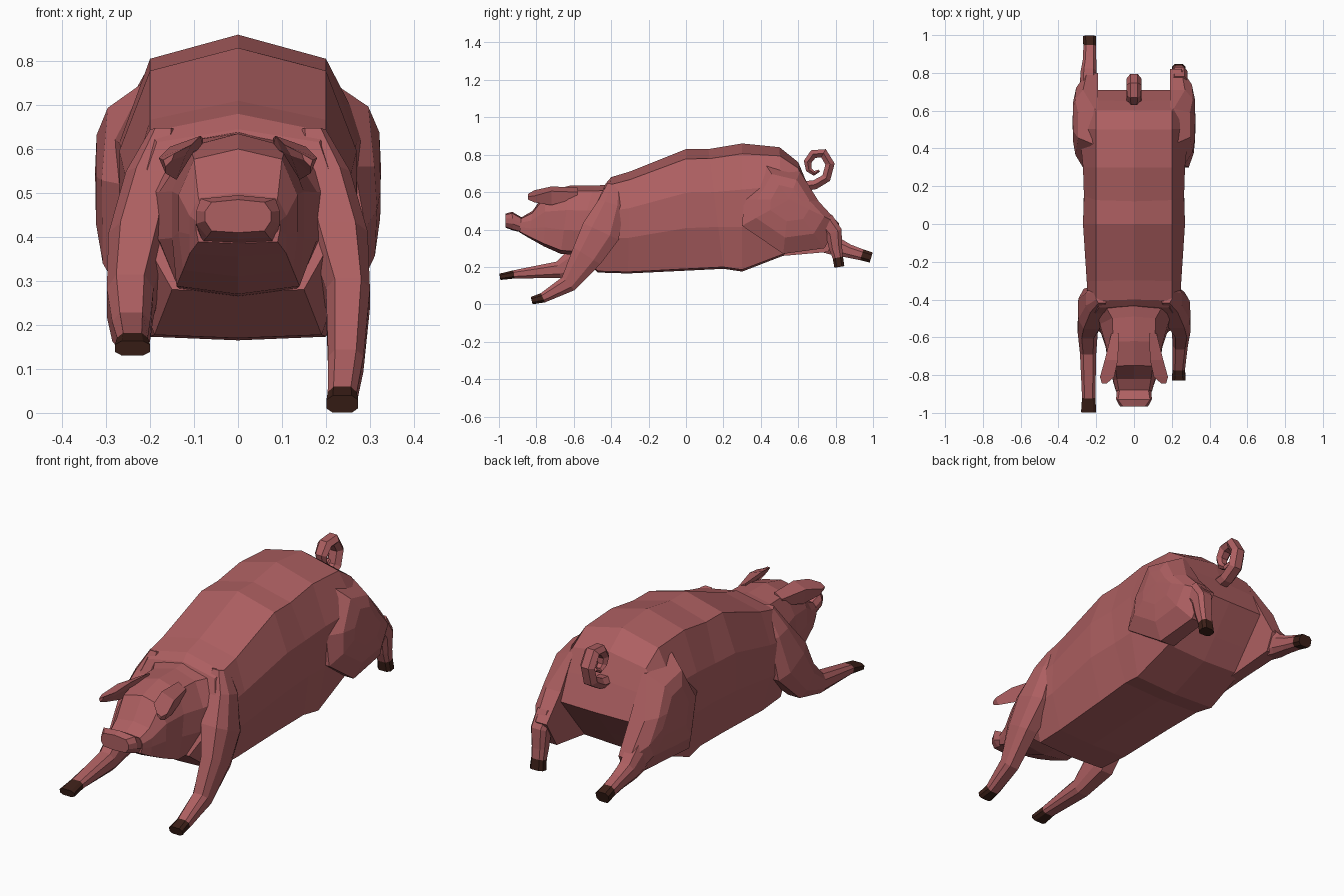
import bpy, bmesh, math
from mathutils import Vector


def material(name, rgb):
    m = bpy.data.materials.new(name)
    m.diffuse_color = (*rgb, 1)
    return m


SKIN = material("pink_skin", (0.42, 0.115, 0.12))
HOOF = material("dark_hoof", (0.045, 0.014, 0.009))


def loft(name, rings, mat=SKIN):
    """Skin a list of equal-length point rings and cap both ends."""
    bm = bmesh.new()
    vs = [[bm.verts.new(p) for p in r] for r in rings]
    n = len(rings[0])
    for a, b in zip(vs, vs[1:]):
        for i in range(n):
            j = (i + 1) % n
            bm.faces.new((a[i], a[j], b[j], b[i]))
    bm.faces.new(vs[0])
    bm.faces.new(vs[-1])
    bmesh.ops.remove_doubles(bm, verts=bm.verts, dist=0.0005)
    bmesh.ops.recalc_face_normals(bm, faces=bm.faces)
    me = bpy.data.meshes.new(name)
    bm.to_mesh(me)
    bm.free()
    me.materials.append(mat)
    ob = bpy.data.objects.new(name, me)
    bpy.context.collection.objects.link(ob)
    return ob


def trunk_ring(yt, zt, yb, zb, wt, wm, wb, tb=.95):
    """Ten-sided symmetric section leaning from a top point to a bottom point."""
    half = [(0.08, wt), (0.36, wm), (0.65, wm), (tb, wb)]
    prof = [(0, 0)] + half + [(1, 0)] + [(t, -w) for t, w in reversed(half)]
    return [(w, yt + (yb - yt) * t, zt + (zb - zt) * t) for t, w in prof]


def tube_rings(rows, section):
    """Sections square to a path in the yz plane; row = x, y, z, half width, half depth."""
    out = []
    for i, (x, y, z, hw, ht) in enumerate(rows):
        a, b = rows[max(i - 1, 0)], rows[min(i + 1, len(rows) - 1)]
        d = Vector((b[1] - a[1], b[2] - a[2])).normalized()
        out.append([(x + u * hw, y - d.y * v * ht, z + d.x * v * ht) for u, v in section])
    return out


# Torso, from chest to rump
loft("torso", [trunk_ring(*r, tb=.985) for r in [
    (-.43, .645, -.60, .275, .185, .22, .15),
    (-.40, .68, -.47, .17, .20, .25, .19),
    (-.30, .71, -.31, .165, .20, .25, .20),
    (.00, .83, .00, .18, .20, .27, .21),
    (.12, .83, .20, .19, .20, .265, .22),
    (.30, .86, .30, .175, .20, .27, .23),
    (.50, .84, .52, .26, .20, .29, .22),
    (.60, .76, .60, .36, .20, .285, .20),
    (.65, .64, .71, .50, .20, .25, .20)]])

# Head with jaw and flared snout
loft("head", [trunk_ring(*r) for r in [
    (-.40, .64, -.42, .27, .17, .22, .15),
    (-.49, .635, -.60, .265, .115, .18, .135),
    (-.62, .635, -.67, .27, .11, .15, .14),
    (-.75, .60, -.76, .31, .10, .135, .125),
    (-.82, .50, -.84, .355, .09, .11, .11),
    (-.88, .465, -.89, .385, .08, .095, .09)]])
loft("snout", [trunk_ring(*r) for r in [
    (-.87, .46, -.88, .385, .075, .09, .08),
    (-.93, .495, -.925, .395, .085, .095, .07),
    (-.965, .485, -.965, .41, .06, .075, .06)]])

# Folded ears
ear = [(-.58, [(.08, .625), (.12, .60), (.12, .57), (.08, .60)]),
       (-.72, [(.085, .63), (.155, .605), (.14, .53), (.10, .595)]),
       (-.81, [(.105, .61), (.18, .58), (.165, .545), (.12, .585)]),
       (-.845, [(.145, .59), (.17, .575), (.165, .56), (.15, .575)])]
for side, s in (("right", 1), ("left", -1)):
    loft(side + "_ear", [[(s * x, y, z) for x, z in pts] for y, pts in ear])

# Legs, each in its own galloping pose, with dark hooves
OCT = [(1, .5), (.6, 1), (-.6, 1), (-1, .5), (-1, -.5), (-.6, -1), (.6, -1), (1, -.5)]
legs = {
    "front_right": [(.17, -.38, .64, .03, .04), (.195, -.40, .54, .06, .07),
                    (.225, -.455, .39, .07, .105), (.25, -.53, .26, .05, .085),
                    (.245, -.63, .11, .04, .048), (.237, -.765, .035, .033, .027),
                    (.237, -.825, .02, .036, .02)],
    "front_left": [(-.17, -.38, .64, .03, .04), (-.195, -.40, .54, .06, .07),
                   (-.225, -.45, .38, .07, .12), (-.245, -.55, .25, .053, .085),
                   (-.243, -.68, .185, .043, .045), (-.24, -.92, .16, .035, .022),
                   (-.24, -.995, .147, .04, .017)],
    "hind_right": [(.24, .74, .45, .045, .05), (.24, .79, .385, .042, .045),
                   (.238, .80, .30, .035, .035), (.237, .812, .25, .033, .028),
                   (.237, .82, .20, .036, .027)],
    "hind_left": [(-.24, .68, .38, .05, .09), (-.24, .80, .31, .042, .05),
                  (-.235, .87, .285, .035, .036), (-.235, .94, .265, .033, .03),
                  (-.235, .99, .25, .035, .028)],
}
for name, rows in legs.items():
    rings = tube_rings(rows, OCT)
    loft(name + "_leg", rings[:-1])
    loft(name + "_hoof", rings[-2:], HOOF)


# Thighs: outline in side view, swelling outward to a centre point
def thigh(name, side, outline, centre):
    c = Vector(centre)
    base = [Vector(p) for p in outline]
    rings = [[(.19, p.y, p.z) for p in base], base]
    for f, g in ((.3, .75), (.6, .97), (1, 1)):
        rings.append([(p.x + (c.x - p.x) * g, p.y + (c.y - p.y) * f, p.z + (c.z - p.z) * f)
                      for p in base])
    loft(name, [[(side * x, y, z) for x, y, z in r] for r in rings])


thigh("hind_right_thigh", 1,
      [(.21, .42, .755), (.265, .31, .56), (.29, .30, .42), (.27, .52, .27), (.26, .74, .30),
       (.25, .82, .43), (.27, .71, .55), (.21, .61, .71)], (.325, .55, .56))
thigh("hind_left_thigh", -1,
      [(.21, .42, .755), (.265, .29, .52), (.255, .34, .25), (.25, .53, .26),
       (.26, .76, .28), (.25, .80, .37), (.27, .71, .53), (.21, .61, .71)], (.325, .54, .55))

# Curly tail
HEX = [(math.cos(k * math.pi / 3), math.sin(k * math.pi / 3)) for k in range(6)]
tail = [(.62, .63, .038), (.69, .64, .036), (.75, .675, .036), (.77, .75, .036),
        (.735, .808, .036), (.68, .803, .034), (.65, .762, .03), (.657, .72, .024),
        (.685, .70, .018), (.712, .715, .01)]
loft("tail", tube_rings([(0, y, z, r * 1.1, r * .8) for y, z, r in tail], HEX))
